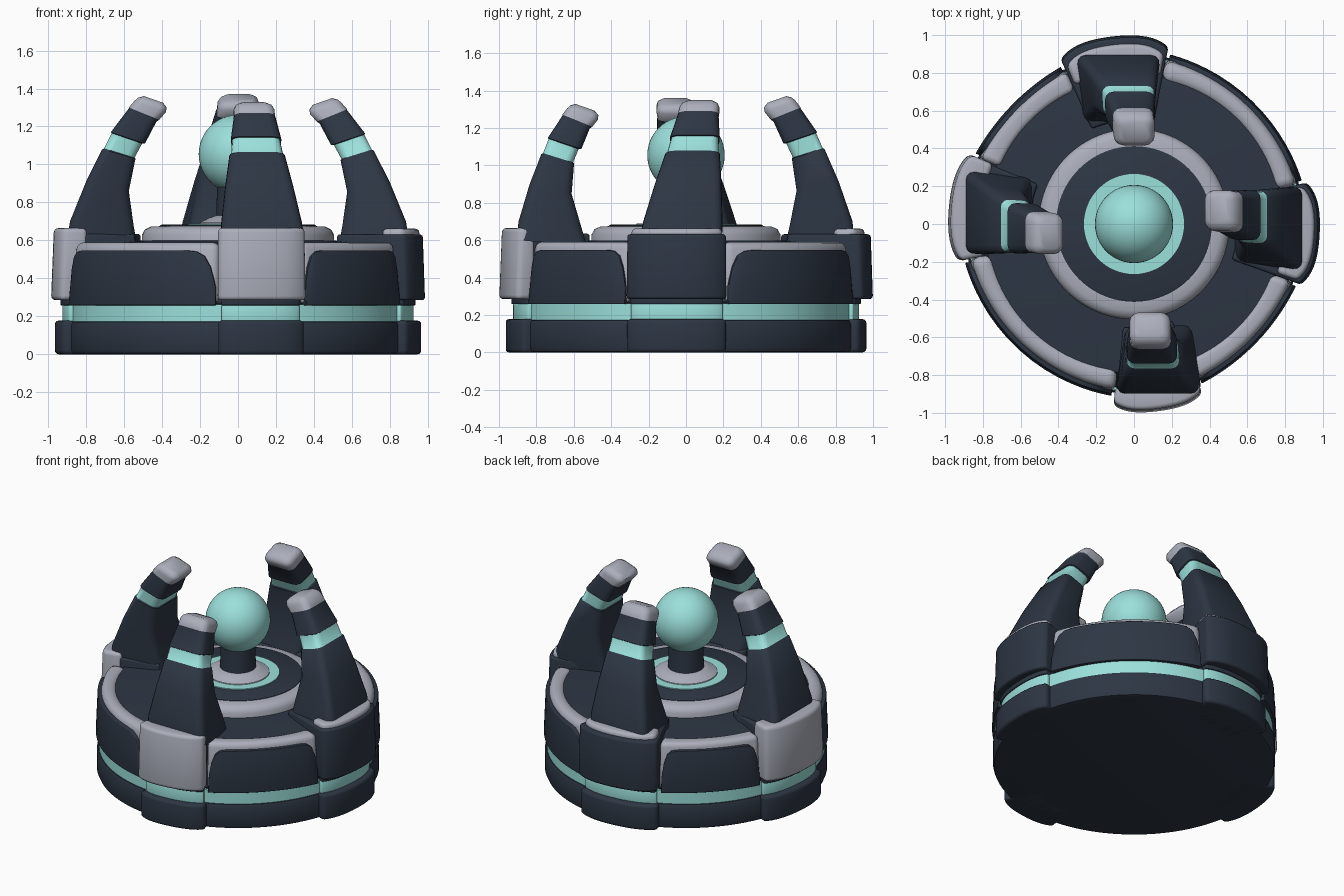
import bpy, bmesh, math
from mathutils import Vector

if "Cube" in bpy.data.objects:
    bpy.data.objects.remove(bpy.data.objects["Cube"])


def material(name, col):
    m = bpy.data.materials.new(name)
    m.diffuse_color = (*col, 1)
    m.use_nodes = True
    m.node_tree.nodes["Principled BSDF"].inputs["Base Color"].default_value = m.diffuse_color
    return m


DARK = material("dark slate", (0.026, 0.037, 0.057))
GREY = material("light grey", (0.41, 0.43, 0.50))
TEAL = material("pale teal", (0.33, 0.745, 0.71))


def finish(name, bm, mats, bevel=0.0, angle=40):
    bmesh.ops.recalc_face_normals(bm, faces=bm.faces)
    me = bpy.data.meshes.new(name)
    bm.to_mesh(me)
    bm.free()
    ob = bpy.data.objects.new(name, me)
    bpy.context.collection.objects.link(ob)
    for m in mats:
        me.materials.append(m)
    bpy.ops.object.select_all(action='DESELECT')
    ob.select_set(True)
    bpy.context.view_layer.objects.active = ob
    if bevel:
        b = ob.modifiers.new("bevel", 'BEVEL')
        b.width, b.segments, b.limit_method = bevel, 3, 'ANGLE'
        b.angle_limit = math.radians(40)
        bpy.ops.object.modifier_apply(modifier=b.name)
    bpy.ops.object.shade_smooth_by_angle(angle=math.radians(angle))
    return ob


def bridge(bm, rings):
    """Skin rings of equal length and cap both ends."""
    faces = []
    n = len(rings[0])
    for a, b in zip(rings, rings[1:]):
        faces.append([bm.faces.new((a[i], a[(i + 1) % n], b[(i + 1) % n], b[i]))
                      for i in range(n)])
    bm.faces.new(rings[0])
    faces[-1].append(bm.faces.new(rings[-1]))
    return faces


def lathe(name, profile, mat, seg=96, angle=40):
    bm = bmesh.new()
    rings = [[bm.verts.new((r * math.cos(2 * math.pi * i / seg),
                            r * math.sin(2 * math.pi * i / seg), z))
              for i in range(seg)] for r, z in profile]
    bridge(bm, rings)
    return finish(name, bm, [mat], angle=angle)


def sector(name, r0, r1, a0, a1, z0, z1, mat, bevel=0.03, taper=0.0,
           pull=0.0, flat=0.0, drop=0.0):
    """Curved block between two angles (degrees). pull draws the ends inward,
    flat draws the middle inward, drop lowers the top at both ends."""
    bm = bmesh.new()
    n = 20
    rings = []
    for i in range(n + 1):
        s = -math.cos(math.pi * i / n) if drop else 2 * i / n - 1
        a = math.radians((a0 + a1) / 2 + s * (a1 - a0) / 2)
        r = r1 - pull * s ** 4 - flat * (1 - s * s)
        top = z1 - drop * abs(s) ** 16
        rings.append([bm.verts.new((q * math.cos(a), q * math.sin(a), z))
                      for q, z in ((r0, z0), (r, z0), (r - taper, top), (r0, top))])
    bridge(bm, rings)
    return finish(name, bm, [mat], bevel)


# claw cross-sections: outer (r, z), inner (r, z), width, inner width ratio
SECTIONS = [
    (0.90, 0.60, 0.53, 0.57, 0.46, 0.75),
    (0.885, 0.70, 0.55, 0.68, 0.44, 0.78),
    (0.80, 0.91, 0.575, 0.86, 0.37, 0.85),
    (0.715, 1.08, 0.54, 1.03, 0.30, 0.90),
    (0.705, 1.085, 0.545, 1.035, 0.28, 0.92),
    (0.665, 1.165, 0.505, 1.11, 0.255, 0.95),
    (0.67, 1.17, 0.49, 1.11, 0.27, 0.95),
    (0.575, 1.295, 0.43, 1.225, 0.22, 1.0),
    (0.575, 1.30, 0.415, 1.235, 0.215, 1.0),
    (0.545, 1.335, 0.38, 1.275, 0.215, 1.0),
    (0.525, 1.352, 0.375, 1.30, 0.195, 1.0),
    (0.495, 1.36, 0.395, 1.325, 0.145, 1.0),
]


def claw(name, a, t_base, t_tip, dr, dz):
    ca, sa = math.cos(math.radians(a)), math.sin(math.radians(a))
    bm = bmesh.new()
    rings = []
    for ro, zo, ri, zi, w, ratio in SECTIONS:
        f = max(0, ((zo + zi) / 2 - 0.6) / 0.7)
        t0 = t_base + (t_tip - t_base) * f
        o, i = Vector((ro, zo)), Vector((ri, zi))
        mid, u, h = (o + i) / 2, (o - i).normalized(), (o - i).length / 2
        c = min(0.05, h * 0.5)
        ring = []
        for q in range(4):
            su, sv = ((1, 1), (-1, 1), (-1, -1), (1, -1))[q]
            for k in range(4):
                ang = math.radians(90 * q + 30 * k)
                x = su * (h - c) + c * math.cos(ang)
                y = sv * (w / 2 - c) + c * math.sin(ang)
                y *= ratio + (1 - ratio) * (x / h + 1) / 2
                p = mid + u * x
                r, t, z = p.x + dr * f, t0 + y, p.y + dz * f
                ring.append(bm.verts.new((r * ca - t * sa, r * sa + t * ca, z)))
        rings.append(ring)
    for k, fs in enumerate(bridge(bm, rings)):
        for fc in fs:
            fc.material_index = 1 if k == 4 else 2 if k >= 8 else 0
    return finish(name, bm, [DARK, TEAL, GREY], angle=50)


# round base, glowing band and main body
lathe("base_plate", [(0.87, 0), (0.89, 0.006), (0.898, 0.025), (0.898, 0.15),
                     (0.89, 0.17), (0.87, 0.178)], DARK)
lathe("base_band", [(0.885, 0.17), (0.885, 0.262)], TEAL)
lathe("body", [(0.86, 0.255), (0.87, 0.27), (0.85, 0.45), (0.79, 0.575),
               (0.50, 0.60)], DARK)

# central platform with ring, collar, stem and orb
lathe("platform_ring", [(0.505, 0.57), (0.505, 0.63), (0.49, 0.658), (0.46, 0.672),
                        (0.41, 0.675)], GREY)
lathe("platform_disc", [(0.412, 0.60), (0.412, 0.678), (0.40, 0.684)], DARK)
lathe("platform_glow_ring", [(0.265, 0.67), (0.265, 0.690)], TEAL, 64)
lathe("stem_collar", [(0.205, 0.68), (0.20, 0.695), (0.15, 0.72), (0.12, 0.73)], GREY, 64)
lathe("stem", [(0.115, 0.70), (0.11, 0.90)], DARK, 48)
bm = bmesh.new()
bmesh.ops.create_uvsphere(bm, u_segments=48, v_segments=24, radius=0.207)
finish("orb", bm, [TEAL]).location = (0, 0, 1.055)

# name, facing angle, block start/end angle, outer radius, grey front,
# claw sideways offset at base and tip, tip shift outward and up
CLAWS = [
    ("front", -90, -96.5, -68, 1.0, True, 0.13, 0.085, 0.09, -0.03),
    ("right", 0, -20, 13.5, 0.985, False, -0.03, 0.07, 0.0, -0.01),
    ("back", 90, 79, 114, 1.0, False, 0.09, 0.0, 0.04, 0.01),
    ("left", 180, 157, 192, 0.985, True, -0.07, 0.05, 0.0, 0.0),
]
for name, a, a0, a1, r, grey, tb, tt, dr, dz in CLAWS:
    # lobes of the base under each claw
    sector(name + "_base_lobe", 0.7, 0.965, a0, a1, 0, 0.178, DARK, 0.025, pull=0.03)
    sector(name + "_band_lobe", 0.7, 0.925, a0 + 1, a1 - 1, 0.17, 0.26, TEAL, 0.005, pull=0.02)
    sector(name + "_shoulder_foot", 0.7, 0.935, a0 + 1, a1 - 1, 0.258, 0.32, DARK, 0.005, pull=0.02)
    # shoulder block carrying the claw
    if grey:
        inner = 0.87 if name == "front" else 0.81
        sector(name + "_shoulder", 0.55, 0.93, a0 + 0.5, a1 - 0.5, 0.285, 0.635, DARK, pull=0.04)
        sector(name + "_shoulder_plate", inner, r, a0, a1, 0.285, 0.665, GREY, 0.04, 0.015, pull=0.035)
    else:
        sector(name + "_shoulder", 0.55, r, a0, a1, 0.285, 0.632, DARK, 0.045, 0.012, pull=0.045)
        sector(name + "_shoulder_trim", 0.80, 0.955, a0 + 1, a1 - 1, 0.56, 0.662, GREY, 0.03, pull=0.045)
    claw(name + "_claw", a, tb, tt, dr, dz)

# curved side panels between the shoulders: grey frame, dark round-topped pad
for name, p0, p1 in [("front_right", -68, -20), ("back_right", 13.5, 79),
                     ("back_left", 114, 157), ("front_left", 192, 263.5)]:
    sector(name + "_panel_frame", 0.77, 0.90, p0, p1, 0.262, 0.59, GREY, 0.04, 0.02, flat=0.015)
    sector(name + "_panel_pad", 0.72, 0.918, p0 + 1, p1 - 1, 0.258, 0.548, DARK, 0.03, 0.012,
           flat=0.015, drop=0.2)
